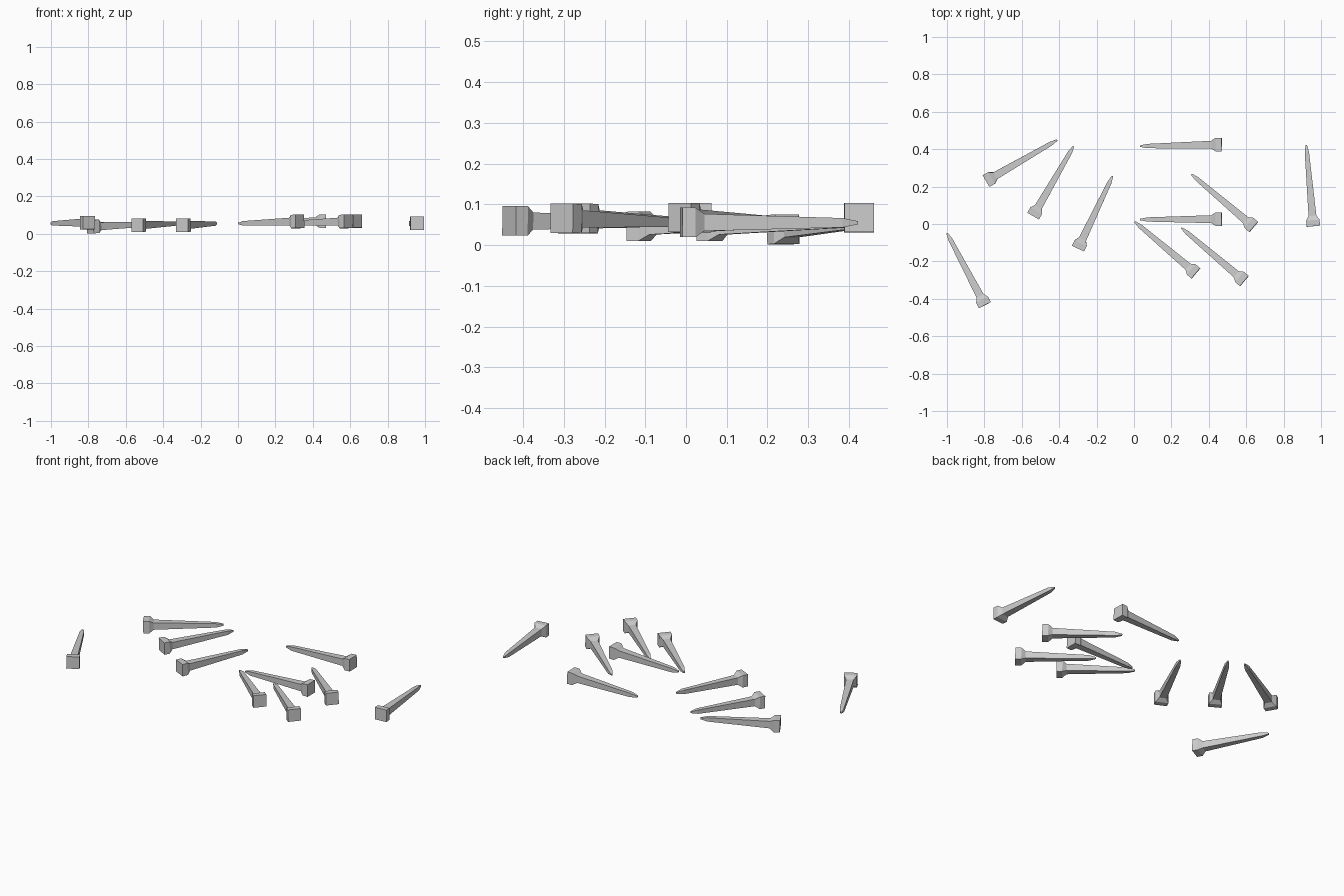
import bpy, bmesh
from mathutils import Vector

if "Cube" in bpy.data.objects:
    bpy.data.objects.remove(bpy.data.objects["Cube"])

# square cross-sections along a nail: (fraction of length, half width)
PROFILE = [(0.0, 0.036), (0.075, 0.036), (0.128, 0.021), (0.91, 0.0115), (1.0, 0.004)]

# scattered nails: head centre (x, y, z) and tip (x, y)
NAILS = [
    ((-0.790, 0.230, 0.038), (-0.411, 0.449)),
    ((-0.539, 0.043, 0.046), (-0.323, 0.416)),
    ((-0.299, -0.131, 0.046), (-0.115, 0.256)),
    ((-0.797, -0.434, 0.060), (-1.000, -0.048)),
    ((0.470, 0.425, 0.068), (0.032, 0.416)),
    ((0.470, 0.026, 0.068), (0.033, 0.024)),
    ((0.331, -0.264, 0.066), (0.003, 0.013)),
    ((0.640, -0.016, 0.068), (0.307, 0.266)),
    ((0.590, -0.305, 0.066), (0.254, -0.021)),
    ((0.959, -0.012, 0.056), (0.921, 0.422)),
]
TIP_Z = 0.055


def make_nail(name, head, tip):
    head, tip = Vector(head), Vector((*tip, TIP_Z))
    axis = tip - head
    side = axis.cross(Vector((0, 0, 1))).normalized()
    up = side.cross(axis).normalized()
    bm = bmesh.new()
    # square rings: head plate, collar, tapered shank, point
    rings = [[bm.verts.new(head + axis * t + side * (a * w) + up * (b * w))
              for a, b in ((-1, -1), (1, -1), (1, 1), (-1, 1))]
             for t, w in PROFILE]
    for r0, r1 in zip(rings, rings[1:]):
        for i in range(4):
            j = (i + 1) % 4
            bm.faces.new((r0[i], r0[j], r1[j], r1[i]))
    bm.faces.new(rings[0])
    bm.faces.new(rings[-1])
    bmesh.ops.recalc_face_normals(bm, faces=bm.faces)
    mesh = bpy.data.meshes.new(name)
    bm.to_mesh(mesh)
    bm.free()
    bpy.context.collection.objects.link(bpy.data.objects.new(name, mesh))


for n, (head, tip) in enumerate(NAILS, 1):
    make_nail(f"nail_{n}", head, tip)
